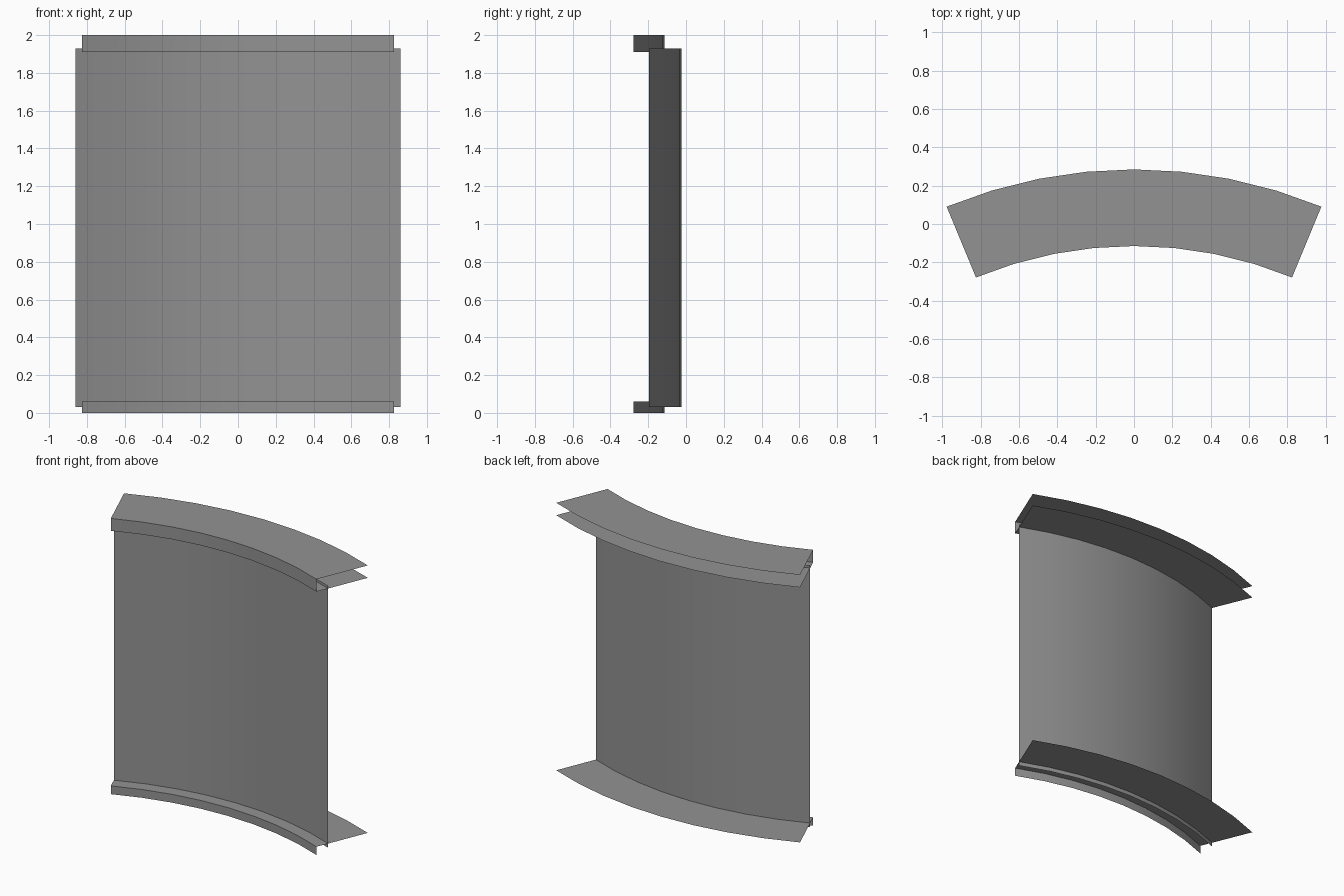
import bpy
import math

if "Cube" in bpy.data.objects:
    bpy.data.objects.remove(bpy.data.objects["Cube"], do_unlink=True)

INNER, WALL, OUTER = 2.156, 2.247, 2.556   # radii of lip, wall and rear edge
CENTRE_Y = -2.271
HALF_ANGLE = math.radians(22.5)
SEGMENTS = 8

grey = bpy.data.materials.new("plain grey")
grey.use_nodes = True
colour = (0.29, 0.29, 0.29, 1)
grey.diffuse_color = colour
grey.node_tree.nodes["Principled BSDF"].inputs["Base Color"].default_value = colour


def sweep(name, profile):
    """Sweep an open (radius, height) profile along the arc as a thin sheet."""
    verts, faces = [], []
    n = len(profile)
    for i in range(SEGMENTS + 1):
        a = HALF_ANGLE * (2 * i / SEGMENTS - 1)
        verts += [(r * math.sin(a), CENTRE_Y + r * math.cos(a), z) for r, z in profile]
    for i in range(SEGMENTS):
        for k in range(n - 1):
            p, q = i * n + k, (i + 1) * n + k
            faces.append((p, p + 1, q + 1, q))
    mesh = bpy.data.meshes.new(name)
    mesh.from_pydata(verts, [], faces)
    mesh.materials.append(grey)
    obj = bpy.data.objects.new(name, mesh)
    bpy.context.collection.objects.link(obj)
    bpy.ops.object.select_all(action="DESELECT")
    obj.select_set(True)
    bpy.context.view_layer.objects.active = obj
    bpy.ops.object.shade_smooth_by_angle(angle=math.radians(30))


# Curved wall sheet
sweep("curved_wall", [(WALL, 1.93), (WALL, 0.03)])

# Top channel: upper plate, front lip and lower plate, open at the back
sweep("top_channel", [(OUTER, 2.0), (INNER, 2.0), (INNER, 1.91), (OUTER, 1.91)])

# Bottom ledge: plate with a lip folded down at the front
sweep("bottom_ledge", [(OUTER, 0.06), (INNER, 0.06), (INNER, 0.0)])
